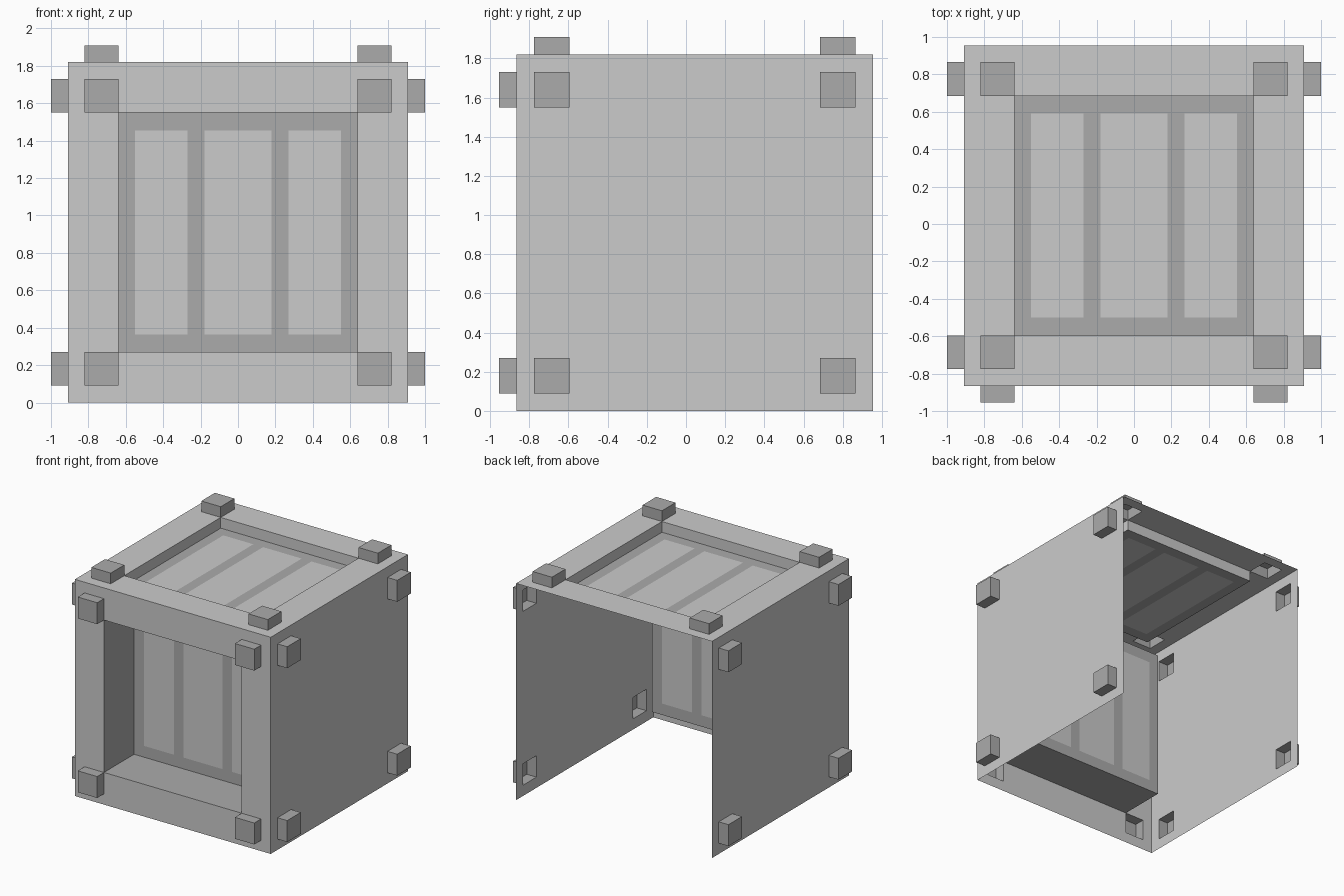
import bpy, bmesh
from mathutils import Matrix, Vector

if "Cube" in bpy.data.objects:
    bpy.data.objects.remove(bpy.data.objects["Cube"])

CENTRE = Vector((0, 0.045, 0.91))
HALF, OUTER, INNER, RAISE = 0.91, 0.82, 0.64, 0.09   # shell half size, stud edges, stud height

dark = bpy.data.materials.new("dark_grey")
dark.diffuse_color = (0.41, 0.41, 0.41, 1)
dark.use_nodes = True
dark.node_tree.nodes["Principled BSDF"].inputs["Base Color"].default_value = dark.diffuse_color


def make(name, quads, frame, mat=None):
    """Weld local (u, v, w) quads into one object, oriented by frame."""
    bm = bmesh.new()
    for q in quads:
        bm.faces.new([bm.verts.new(p) for p in q])
    bmesh.ops.remove_doubles(bm, verts=bm.verts[:], dist=1e-4)
    bm.transform(frame)
    me = bpy.data.meshes.new(name)
    bm.to_mesh(me)
    bm.free()
    if mat:
        me.materials.append(mat)
    bpy.context.collection.objects.link(bpy.data.objects.new(name, me))


def grid(us, vs, w, keep):
    """Flat grid at height w, keeping only the wanted cells."""
    return [[(us[i], vs[j], w), (us[i + 1], vs[j], w),
             (us[i + 1], vs[j + 1], w), (us[i], vs[j + 1], w)]
            for i in range(len(us) - 1) for j in range(len(vs) - 1) if keep(i, j)]


def walls(u0, u1, v0, v1, w0, w1):
    """Four walls of a square opening, from w0 up to w1."""
    c = [(u0, v0), (u1, v0), (u1, v1), (u0, v1)]
    return [[(*c[k], w0), (*c[(k + 1) % 4], w0), (*c[(k + 1) % 4], w1), (*c[k], w1)]
            for k in range(4)]


def frame_of(u, v, w):
    m = Matrix((u, v, w)).transposed().to_4x4()
    return Matrix.Translation(CENTRE) @ m


def side(name, frame, recess=None, wall_mat=None):
    # outer sheet, open under the four studs and at the window
    cuts = [-HALF, -OUTER, -INNER, INNER, OUTER, HALF]
    make(name + "_panel", grid(cuts, cuts, HALF, lambda i, j:
         not (i in (1, 3) and j in (1, 3)) and not (recess and i == j == 2)), frame)

    # hollow corner studs
    studs = []
    top = HALF + RAISE
    for u in ((-OUTER, -INNER), (INNER, OUTER)):
        for v in ((-OUTER, -INNER), (INNER, OUTER)):
            studs += walls(*u, *v, HALF, top) + grid(u, v, top, lambda i, j: True)
    make(name + "_studs", studs, frame, dark)

    # recessed window with three panes between bars
    if recess:
        floor = HALF - recess
        make(name + "_recess_walls",
             walls(-INNER, INNER, -INNER, INNER, HALF, floor), frame, wall_mat)
        us = [-INNER, -0.55, -0.27, -0.18, 0.18, 0.27, 0.55, INNER]
        vs = [-INNER, -0.545, 0.545, INNER]
        pane = lambda i, j: i % 2 == 1 and j == 1
        make(name + "_panes", grid(us, vs, floor, pane), frame)
        make(name + "_bars", grid(us, vs, floor, lambda i, j: not pane(i, j)), frame, dark)


X, Y, Z = Vector((1, 0, 0)), Vector((0, 1, 0)), Vector((0, 0, 1))
# back and bottom stay open
side("front", frame_of(X, Z, -Y), 0.40, dark)
side("top", frame_of(X, Y, Z), 0.09)
side("right", frame_of(Y, Z, X))
side("left", frame_of(-Y, Z, -X))
